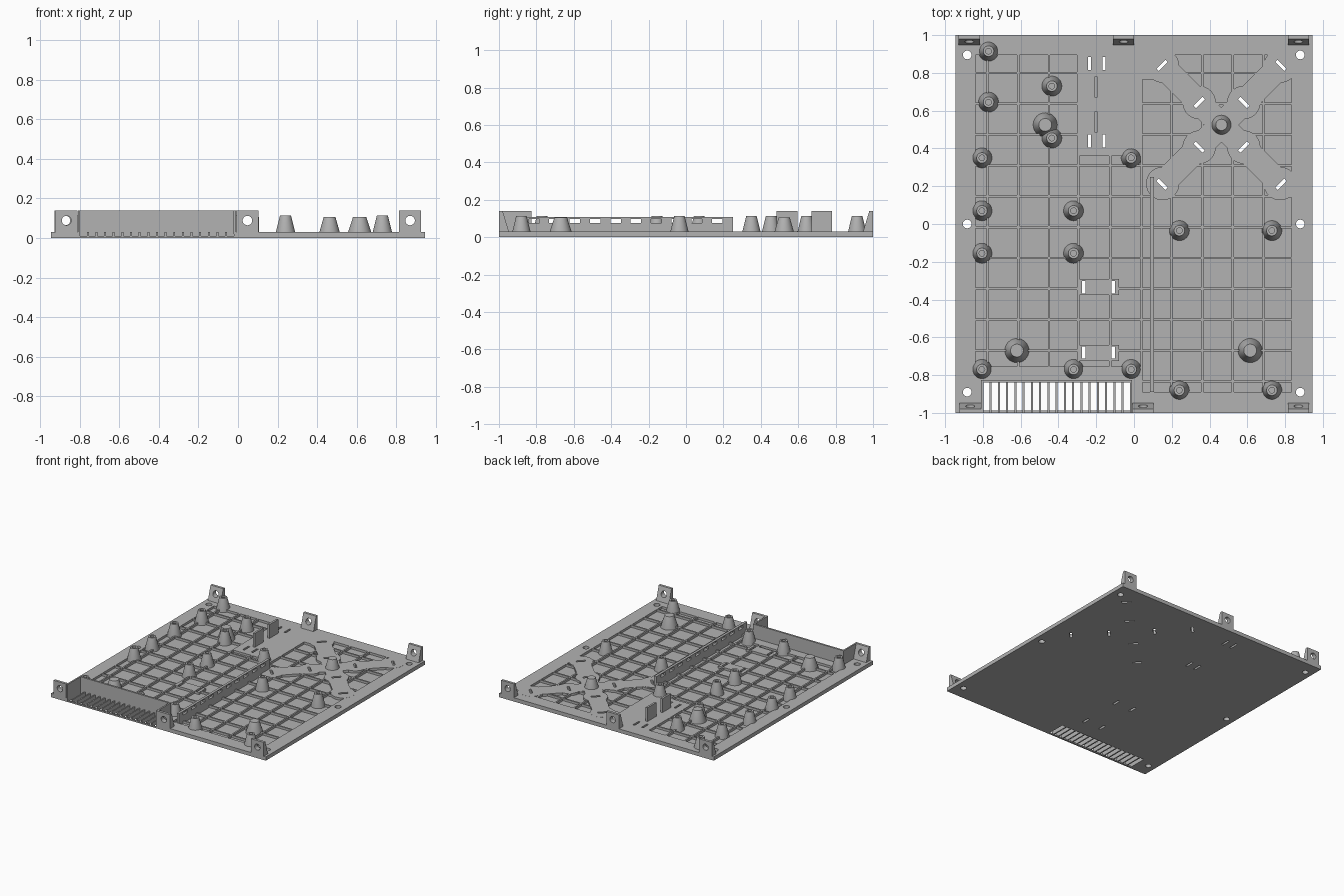
import bpy, bmesh, math
from mathutils import Matrix, Vector

old = bpy.data.objects.get("Cube")
if old:
    bpy.data.objects.remove(old, do_unlink=True)

grey = bpy.data.materials.new("plain_grey")
grey.use_nodes = True
grey.diffuse_color = (0.45, 0.45, 0.45, 1)
grey.node_tree.nodes["Principled BSDF"].inputs["Base Color"].default_value = (0.45, 0.45, 0.45, 1)


def add_box(bm, x0, x1, y0, y1, z0, z1):
    mat = Matrix.Translation(((x0 + x1) / 2, (y0 + y1) / 2, (z0 + z1) / 2))
    mat = mat @ Matrix.Diagonal((x1 - x0, y1 - y0, z1 - z0, 1))
    bmesh.ops.create_cube(bm, size=1, matrix=mat)


def add_turned_box(bm, x, y, w, l, angle, z0, z1):
    mat = Matrix.Translation((x, y, (z0 + z1) / 2)) @ Matrix.Rotation(angle, 4, 'Z')
    bmesh.ops.create_cube(bm, size=1, matrix=mat @ Matrix.Diagonal((w, l, z1 - z0, 1)))


def add_disc(bm, x, y, r, z0, z1, segs=32):
    bmesh.ops.create_cone(bm, cap_ends=True, segments=segs, radius1=r, radius2=r,
                          depth=z1 - z0, matrix=Matrix.Translation((x, y, (z0 + z1) / 2)))


def finish(bm, name):
    bmesh.ops.recalc_face_normals(bm, faces=bm.faces)
    mesh = bpy.data.meshes.new(name)
    bm.to_mesh(mesh)
    bm.free()
    mesh.materials.append(grey)
    ob = bpy.data.objects.new(name, mesh)
    bpy.context.collection.objects.link(ob)
    return ob


def activate(ob):
    bpy.ops.object.select_all(action='DESELECT')
    ob.select_set(True)
    bpy.context.view_layer.objects.active = ob


def cut(ob, cutter, operation='DIFFERENCE'):
    mod = ob.modifiers.new("cut", 'BOOLEAN')
    mod.object = cutter
    mod.operation = operation
    mod.solver = 'EXACT'
    activate(ob)
    bpy.ops.object.modifier_apply(modifier=mod.name)


def box_object(name, *dims):
    bm = bmesh.new()
    add_box(bm, *dims)
    return finish(bm, name)


TOP, FLOOR, RIB = 0.03, 0.012, 0.006
FAN = Vector((0.463, 0.525))

# Pocket cells between the ribs
lines_x = [-0.775 + 0.1623 * i for i in range(10)]
lines_y = [0.80 - 0.1633 * i for i in range(11)]
lines_x[3], lines_x[5] = -0.295, 0.04


def spans(lo, hi, lines):
    inner = sorted(v for v in lines if lo + 0.02 < v < hi - 0.02)
    edges = [lo] + inner + [hi]
    return [(a + RIB, b - RIB) for a, b in zip(edges, edges[1:])]


bm = bmesh.new()
for x0, x1, y0, y1 in ((-0.845, -0.295, -0.76, 0.9), (-0.295, 0.04, -0.76, 0.365),
                       (0.04, 0.84, -0.895, 0.9)):
    for a, b in spans(x0, x1, lines_x):
        for c, d in spans(y0, y1, lines_y):
            add_box(bm, a, b, c, d, FLOOR, 0.1)
pockets = finish(bm, "pocket_cutter")

# Through slots, vents and screw holes
bm = bmesh.new()
for x in (-0.235, -0.16):
    for y in (0.85, 0.44):
        add_box(bm, x - 0.008, x + 0.008, y - 0.035, y + 0.035, -0.1, 0.1)
for x in (-0.265, -0.11):
    for y in (-0.335, -0.68):
        add_box(bm, x - 0.009, x + 0.009, y - 0.032, y + 0.032, -0.1, 0.1)
for i in range(4):
    angle = math.pi / 4 + i * math.pi / 2
    for dist in (0.167, 0.445):
        p = FAN + dist * Vector((math.cos(angle), math.sin(angle)))
        add_turned_box(bm, p.x, p.y, 0.018, 0.068, angle, -0.1, 0.1)
for x in (-0.883, 0.88):
    for y in (-0.89, 0, 0.895):
        add_disc(bm, x, y, 0.023, -0.1, 0.1)
VENTS, V0, PITCH = 18, -0.803, 0.0437
for i in range(VENTS):
    x = V0 + PITCH * i
    add_box(bm, x + 0.005, x + PITCH - 0.005, -0.987, -0.84, -0.1, 0.1)
slots = finish(bm, "slot_cutter")

bm = bmesh.new()
for i in range(VENTS):
    x = V0 + PITCH * i
    add_box(bm, x + 0.005, x + PITCH - 0.005, -1.05, -0.98, 0.01, 0.1)
notches = finish(bm, "notch_cutter")

# Base plate with ribbed pockets
plate = box_object("base_plate", -0.945, 0.945, -1, 1, 0, TOP)
for cutter in (pockets, slots, notches):
    cut(plate, cutter)

# Cross-shaped fan mount
mount = box_object("fan_mount", FAN.x - 0.07, FAN.x + 0.07, FAN.y - 0.07, FAN.y + 0.07, 0.004, TOP + 0.0005)
for i in range(4):
    angle = math.pi / 4 + i * math.pi / 2
    direction = Vector((math.cos(angle), math.sin(angle)))
    parts = []
    bm = bmesh.new()
    mid = FAN + 0.22 * direction
    add_turned_box(bm, mid.x, mid.y, 0.44, 0.13, angle, 0.004, TOP + 0.0005)
    parts.append(finish(bm, "arm"))
    for dist in (0.167, 0.44):
        bm = bmesh.new()
        p = FAN + dist * direction
        add_disc(bm, p.x, p.y, 0.088, 0.004, TOP + 0.0005, 40)
        parts.append(finish(bm, "lobe"))
    for part in parts:
        cut(mount, part, 'UNION')
        bpy.data.objects.remove(part, do_unlink=True)
cut(mount, slots)

# Solid corner and clip pads
for name, dims in {
    "mount_corner_right": (0.03, 0.215, 0.765, 0.91),
    "mount_corner_left": (0.71, 0.85, 0.77, 0.91),
    "rear_clip_pad": (-0.295, -0.08, -0.375, -0.29),
    "front_clip_pad": (-0.295, -0.08, -0.725, -0.64),
}.items():
    cut(box_object(name, *dims, 0.004, TOP + 0.0003), slots)
    
# Upright cable tabs
for y in (0.54, 0.725):
    box_object("cable_tab", -0.208, -0.192, y - 0.055, y + 0.055, 0.01, 0.14)

# Divider wall with a row of windows
divider = box_object("divider_wall", 0.085, 0.105, -0.89, 0.25, 0.005, 0.107)
bm = bmesh.new()
for i in range(10):
    y = -0.812 + 0.1088 * i
    add_box(bm, 0, 0.2, y - 0.028, y + 0.028, 0.077, 0.098)
windows = finish(bm, "window_cutter")
cut(divider, windows)

# Front port panel: rear wall and two end walls
box_object("port_panel_wall", -0.81, -0.01, -0.84, -0.825, 0.01, 0.14)
for x in (-0.81, -0.022):
    box_object("port_panel_end", x, x + 0.012, -1, -0.83, 0.02, 0.14)

# Wedge-shaped screw lugs along both edges
lug_holes = []
for side, centres in ((-1, (-0.867, 0.0475, 0.87)), (1, (-0.872, -0.055, 0.87))):
    for x in centres:
        w = 0.056
        profile = [(1, 0.01), (0.947, 0.01), (0.947, TOP), (0.98, 0.14), (1, 0.14)]
        bm = bmesh.new()
        face = bm.faces.new([bm.verts.new((x - w, side * y, z)) for y, z in profile])
        ext = bmesh.ops.extrude_face_region(bm, geom=[face])
        bmesh.ops.translate(bm, vec=(2 * w, 0, 0),
                            verts=[v for v in ext["geom"] if isinstance(v, bmesh.types.BMVert)])
        lug = finish(bm, "screw_lug")
        bm = bmesh.new()
        bmesh.ops.create_cone(bm, cap_ends=True, segments=32, radius1=0.024, radius2=0.024, depth=0.3,
                              matrix=Matrix.Translation((x, side, 0.088)) @ Matrix.Rotation(math.pi / 2, 4, 'X'))
        hole = finish(bm, "lug_hole")
        cut(lug, hole)
        lug_holes.append(hole)


# Tapered standoffs
def standoff(x, y, profile, name):
    bm = bmesh.new()
    verts = [bm.verts.new((r, 0, z)) for r, z in profile]
    edges = [bm.edges.new(pair) for pair in zip(verts, verts[1:])]
    bmesh.ops.spin(bm, geom=verts + edges, cent=(0, 0, 0), axis=(0, 0, 1),
                   angle=math.tau, steps=32, use_duplicate=False)
    bmesh.ops.remove_doubles(bm, verts=bm.verts, dist=0.0001)
    bmesh.ops.translate(bm, vec=(x, y, 0), verts=bm.verts)
    ob = finish(bm, name)
    activate(ob)
    bpy.ops.object.shade_smooth_by_angle(angle=math.radians(35))


small = [(0, 0.005), (0.053, 0.005), (0.053, 0.012), (0.028, 0.113), (0.015, 0.113), (0.015, 0.05), (0, 0.05)]
large = [(0, 0.005), (0.064, 0.005), (0.064, 0.012), (0.034, 0.105), (0, 0.105)]
medium = [(r * 0.88, z) for r, z in large]
columns = {-0.77: (0.915, 0.645), -0.435: (0.73, 0.455), -0.805: (0.35, 0.07, -0.155, -0.77),
           -0.32: (0.07, -0.155, -0.77), -0.015: (0.35, -0.77),
           0.24: (-0.035, -0.88), 0.73: (-0.035, -0.88)}
for x, ys in columns.items():
    for y in ys:
        standoff(x, y, small, "small_standoff")
for x, y in ((-0.47, 0.525), (-0.62, -0.67), (0.615, -0.67)):
    standoff(x, y, large, "large_standoff")
standoff(FAN.x, FAN.y, medium, "fan_standoff")

for cutter in [pockets, slots, notches, windows] + lug_holes:
    bpy.data.objects.remove(cutter, do_unlink=True)
